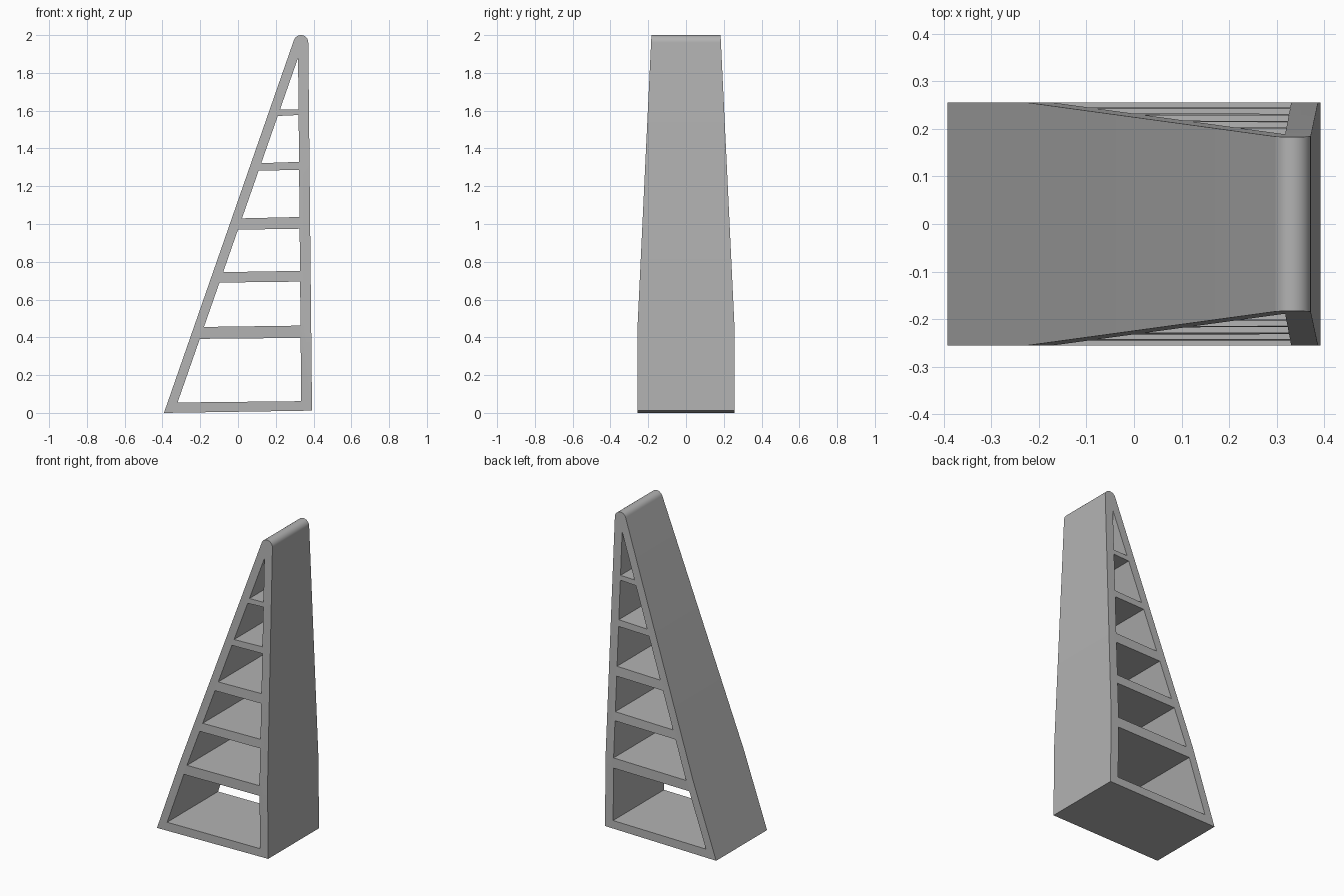
import bpy, bmesh, math
from mathutils import Vector

cube = bpy.data.objects.get("Cube")
if cube:
    bpy.data.objects.remove(cube, do_unlink=True)

HALF_WIDTH, TOP_HALF_WIDTH, TAPER_START, HEIGHT = 0.256, 0.183, 0.47, 2.0

grey = bpy.data.materials.new("plain grey")
grey.use_nodes = True
grey.diffuse_color = (0.45, 0.45, 0.45, 1)
grey.node_tree.nodes["Principled BSDF"].inputs["Base Color"].default_value = (0.45, 0.45, 0.45, 1)


def inner_left(z):
    return -0.32 + 0.3497 * (z - 0.055)


def inner_right(z):
    return 0.335 - 0.009 * z


# Outer outline: sloping face, rounded tip, near-vertical wall, tilted base
tip_x, tip_z, tip_r = 0.333, 1.961, 0.039
outline = [(-0.392, 0.0)]
for i in range(17):
    a = math.radians(160.7 * (1 - i / 16))
    outline.append((tip_x + tip_r * math.cos(a), tip_z + tip_r * math.sin(a)))
outline.append((0.392, 0.012))

# Openings between the shelves: (bottom, top) heights at the sloping side
loops = [outline]
for low, high in [(0.055, 0.392), (0.455, 0.69), (0.745, 0.97), (1.03, 1.282), (1.322, 1.572)]:
    loops.append([(inner_left(low), low), (inner_left(high), high),
                  (inner_right(high), high + 0.005), (inner_right(low), low + 0.007)])
loops.append([(inner_left(1.605), 1.605), (0.318, 1.88), (inner_right(1.605), 1.607)])

# Filled profile extruded across the width
curve = bpy.data.curves.new("wedge_profile", "CURVE")
curve.dimensions = "2D"
curve.fill_mode = "BOTH"
curve.extrude = HALF_WIDTH
for points in loops:
    spline = curve.splines.new("POLY")
    spline.points.add(len(points) - 1)
    for p, (x, z) in zip(spline.points, points):
        p.co = (x, z, 0, 1)
    spline.use_cyclic_u = True
helper = bpy.data.objects.new("profile_helper", curve)
bpy.context.collection.objects.link(helper)
mesh = bpy.data.meshes.new_from_object(
    helper.evaluated_get(bpy.context.evaluated_depsgraph_get()))
bpy.data.objects.remove(helper, do_unlink=True)

# Stand it upright, then taper the width above the lower section
bm = bmesh.new()
bm.from_mesh(mesh)
for v in bm.verts:
    v.co = Vector((v.co.x, -v.co.z, v.co.y))
bmesh.ops.remove_doubles(bm, verts=bm.verts, dist=0.0001)
bmesh.ops.bisect_plane(bm, geom=bm.verts[:] + bm.edges[:] + bm.faces[:],
                       plane_co=(0, 0, TAPER_START), plane_no=(0, 0, 1))
for v in bm.verts:
    t = max(0.0, (v.co.z - TAPER_START) / (HEIGHT - TAPER_START))
    v.co.y *= 1 + t * (TOP_HALF_WIDTH / HALF_WIDTH - 1)
bmesh.ops.recalc_face_normals(bm, faces=bm.faces)
# Only the rounded tip is smooth
for f in bm.faces:
    f.smooth = f.calc_center_median().z > tip_z and abs(f.normal.y) < 0.5
    f.material_index = 0
bm.to_mesh(mesh)
bm.free()
mesh.set_sharp_from_angle(angle=math.radians(30))
mesh.materials.clear()
mesh.materials.append(grey)

wedge = bpy.data.objects.new("shelved_wedge_frame", mesh)
bpy.context.collection.objects.link(wedge)
